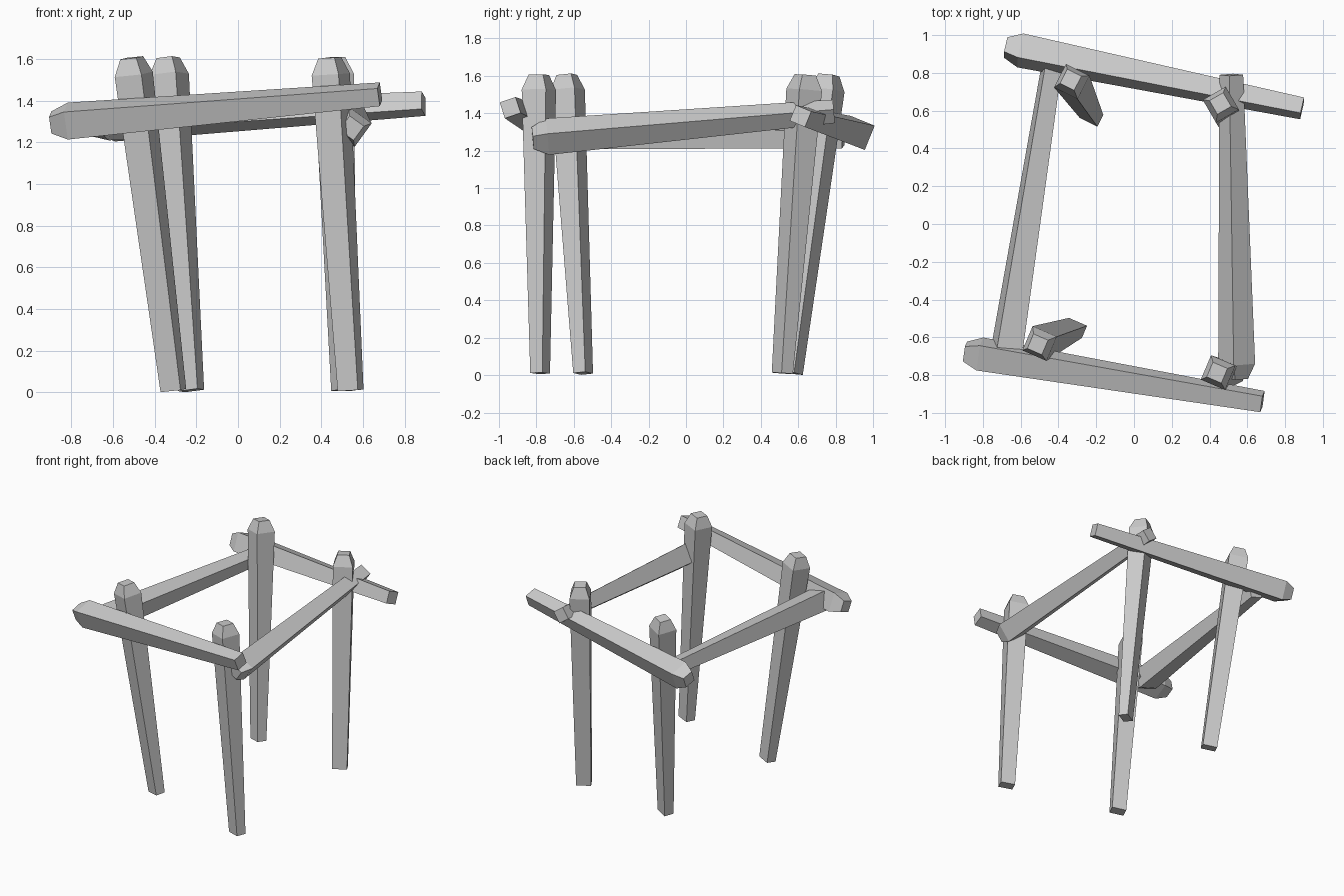
import bpy, bmesh
from math import cos, sin, radians
from mathutils import Vector

if "Cube" in bpy.data.objects:
    bpy.data.objects.remove(bpy.data.objects["Cube"])


def timber(name, thin_end, capped_end, side, thin=(0.09, 0.09), thick=0.14, cap=0.08):
    """Four-sided tapered log: narrow flat end, wide end with a chamfered cap."""
    p, q = Vector(thin_end), Vector(capped_end)
    w = (q - p).normalized()
    u = Vector(side)
    u = (u - w * u.dot(w)).normalized()
    v = w.cross(u)
    length = (q - p).length
    sections = [(0, *thin), (length - cap, thick, thick), (length, thick * 0.6, thick * 0.6)]

    bm = bmesh.new()
    rings = [[bm.verts.new(p + w * d + u * a * i / 2 + v * b * j / 2)
              for i, j in ((-1, -1), (1, -1), (1, 1), (-1, 1))]
             for d, a, b in sections]
    bm.faces.new(rings[0])
    bm.faces.new(rings[-1])
    for lo, hi in zip(rings, rings[1:]):
        for k in range(4):
            n = (k + 1) % 4
            bm.faces.new((lo[k], lo[n], hi[n], hi[k]))
    bmesh.ops.recalc_face_normals(bm, faces=bm.faces)
    mesh = bpy.data.meshes.new(name)
    bm.to_mesh(mesh)
    bm.free()
    bpy.context.collection.objects.link(bpy.data.objects.new(name, mesh))


# Leaning posts: foot xy, tip xy, turn about the vertical
posts = {
    "front_left_post": ((-0.31, -0.55), (-0.51, -0.637), -23),
    "front_right_post": ((0.54, -0.78), (0.44, -0.787), -23),
    "back_left_post": ((-0.225, 0.57), (-0.335, 0.764), -27),
    "back_right_post": ((0.51, 0.515), (0.457, 0.638), 30),
}
for name, (foot, tip, turn) in posts.items():
    t = radians(turn)
    timber(name, (*foot, 0.01), (*tip, 1.605), (cos(t), sin(t), 0), thin=(0.105, 0.07))


def roll_x(deg):
    return (0, cos(radians(deg)), sin(radians(deg)))


def roll_y(deg):
    return (cos(radians(deg)), 0, sin(radians(deg)))


# Rails: thin end, capped end, rolled side direction
timber("front_rail", (0.68, -0.94, 1.43), (-0.895, -0.675, 1.295), roll_x(18))
timber("back_rail", (0.89, 0.612, 1.385), (-0.68, 0.935, 1.29), roll_x(-22))
timber("left_rail", (-0.435, 0.84, 1.265), (-0.685, -0.74, 1.295), roll_y(-13))
timber("right_rail", (0.515, 0.79, 1.41), (0.545, -0.82, 1.268), roll_y(-36))
